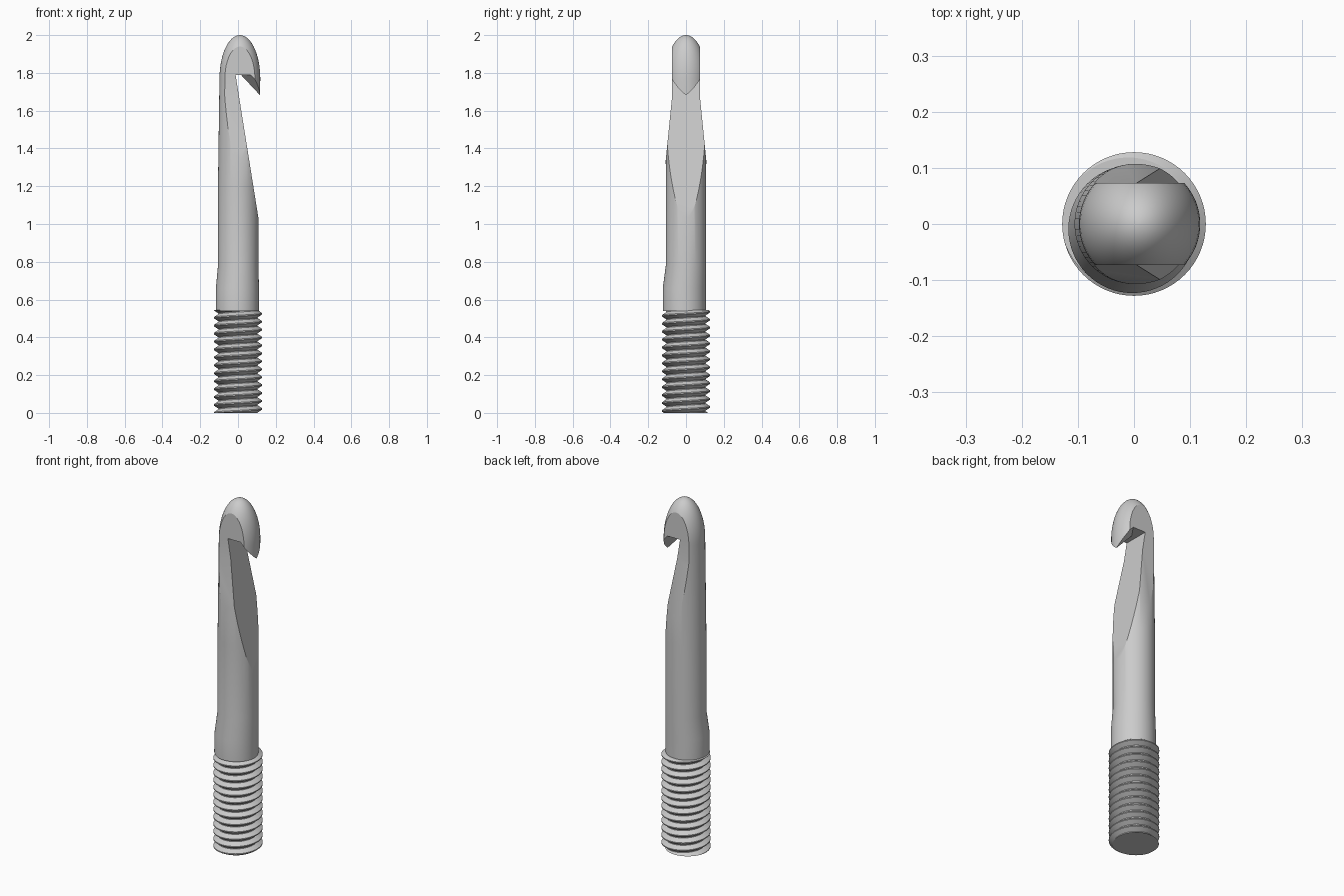
import bpy, bmesh
from math import sin, cos, pi, radians

if "Cube" in bpy.data.objects:
    bpy.data.objects.remove(bpy.data.objects["Cube"], do_unlink=True)

steel = bpy.data.materials.new("brushed grey")
steel.use_nodes = True
steel.diffuse_color = (0.6, 0.6, 0.6, 1)
steel.node_tree.nodes["Principled BSDF"].inputs["Base Color"].default_value = (0.6, 0.6, 0.6, 1)

SEG = 64


def make(name, bm):
    bmesh.ops.recalc_face_normals(bm, faces=bm.faces)
    mesh = bpy.data.meshes.new(name)
    bm.to_mesh(mesh)
    bm.free()
    mesh.materials.append(steel)
    obj = bpy.data.objects.new(name, mesh)
    bpy.context.collection.objects.link(obj)
    return obj


def activate(obj):
    bpy.ops.object.select_all(action="DESELECT")
    obj.select_set(True)
    bpy.context.view_layer.objects.active = obj


def hull(name, points):
    bm = bmesh.new()
    for p in points:
        bm.verts.new(p)
    bmesh.ops.convex_hull(bm, input=bm.verts)
    bmesh.ops.dissolve_limit(bm, angle_limit=0.001, verts=bm.verts, edges=bm.edges)
    return make(name, bm)


def cut(obj, cutter):
    mod = obj.modifiers.new("cut", "BOOLEAN")
    mod.operation = "DIFFERENCE"
    mod.solver = "EXACT"
    mod.object = cutter
    activate(obj)
    bpy.ops.object.modifier_apply(modifier=mod.name)
    bpy.data.objects.remove(cutter, do_unlink=True)


# Shaft: stacked circles (centre x, centre y, radius, z) ending in a dome
rings = [(-0.003, -0.009, 0.114, 0.54), (-0.003, -0.009, 0.114, 0.66),
         (0.001, 0, 0.107, 0.78), (0.001, 0, 0.107, 1.2), (0.01, 0, 0.108, 1.77)]
for i in range(1, 16):
    a = radians(6 * i)
    rings.append((0.01, 0, 0.108 * cos(a), 1.77 + 0.23 * sin(a)))
rings[-1] = (0.01, 0, 0.002, 2.0)

bm = bmesh.new()
loops = [[bm.verts.new((cx + r * cos(2 * pi * k / SEG), cy + r * sin(2 * pi * k / SEG), z))
          for k in range(SEG)] for cx, cy, r, z in rings]
for low, high in zip(loops, loops[1:]):
    for k in range(SEG):
        n = (k + 1) % SEG
        bm.faces.new((low[k], low[n], high[n], high[k]))
bm.faces.new(loops[0])
bm.faces.new(loops[-1])
hook = make("hook_shaft", bm)

# Flattened cheeks on both sides of the head
for s in (-1, 1):
    outline = [(0.073, 2.1), (0.073, 1.68), (0.153, 0.88), (0.3, 0.88), (0.3, 2.1)]
    cut(hook, hull("cheek_cutter", [(x, s * y, z) for x in (-0.3, 0.3) for y, z in outline]))

# Throat: sloping notch whose ceiling keeps a pointed, V-shaped lip
outline = [(-0.013, 1.79), (0.177, 0.6), (0.4, 0.6), (0.4, 1.79)]
throat = hull("throat_cutter", [(x, y, z) for y in (-0.2, 0.2) for x, z in outline])
lip = hull("lip_keeper", [(-0.088, 0, 1.9), (0.3, 0, 1.486), (0.3, 0.552, 1.9), (0.3, -0.552, 1.9)])
cut(throat, lip)
cut(hook, throat)

# Threaded shank: a helical ridge trimmed flat at both ends
PITCH, TOP = 0.042, 0.545
TURNS = int(TOP / PITCH) + 4
ridge = [(0.104, 0.0), (0.104, 0.1), (0.128, 0.48), (0.128, 0.62)]
bm = bmesh.new()
rows = []
for i in range(TURNS * SEG + 1):
    a = 2 * pi * i / SEG
    rows.append([bm.verts.new((r * cos(a + pi), r * sin(a + pi), PITCH * (i / SEG + h - 2.55)))
                 for r, h in ridge])
for i in range(TURNS * SEG):
    a, b = rows[i], rows[i + 1]
    for j in range(3):
        bm.faces.new((a[j], b[j], b[j + 1], a[j + 1]))
    if i + 1 + SEG < len(rows):
        bm.faces.new((a[3], b[3], rows[i + 1 + SEG][0], rows[i + SEG][0]))
for z, up in ((0, -1), (TOP, 1)):
    res = bmesh.ops.bisect_plane(bm, geom=bm.verts[:] + bm.edges[:] + bm.faces[:], dist=1e-6,
                                 plane_co=(0, 0, z), plane_no=(0, 0, up), clear_outer=True)
    rim = [e for e in res["geom_cut"] if isinstance(e, bmesh.types.BMEdge)]
    bmesh.ops.edgeloop_fill(bm, edges=rim)
shank = make("threaded_shank", bm)

for obj in (hook, shank):
    activate(obj)
    bpy.ops.object.shade_smooth_by_angle(angle=radians(25))
